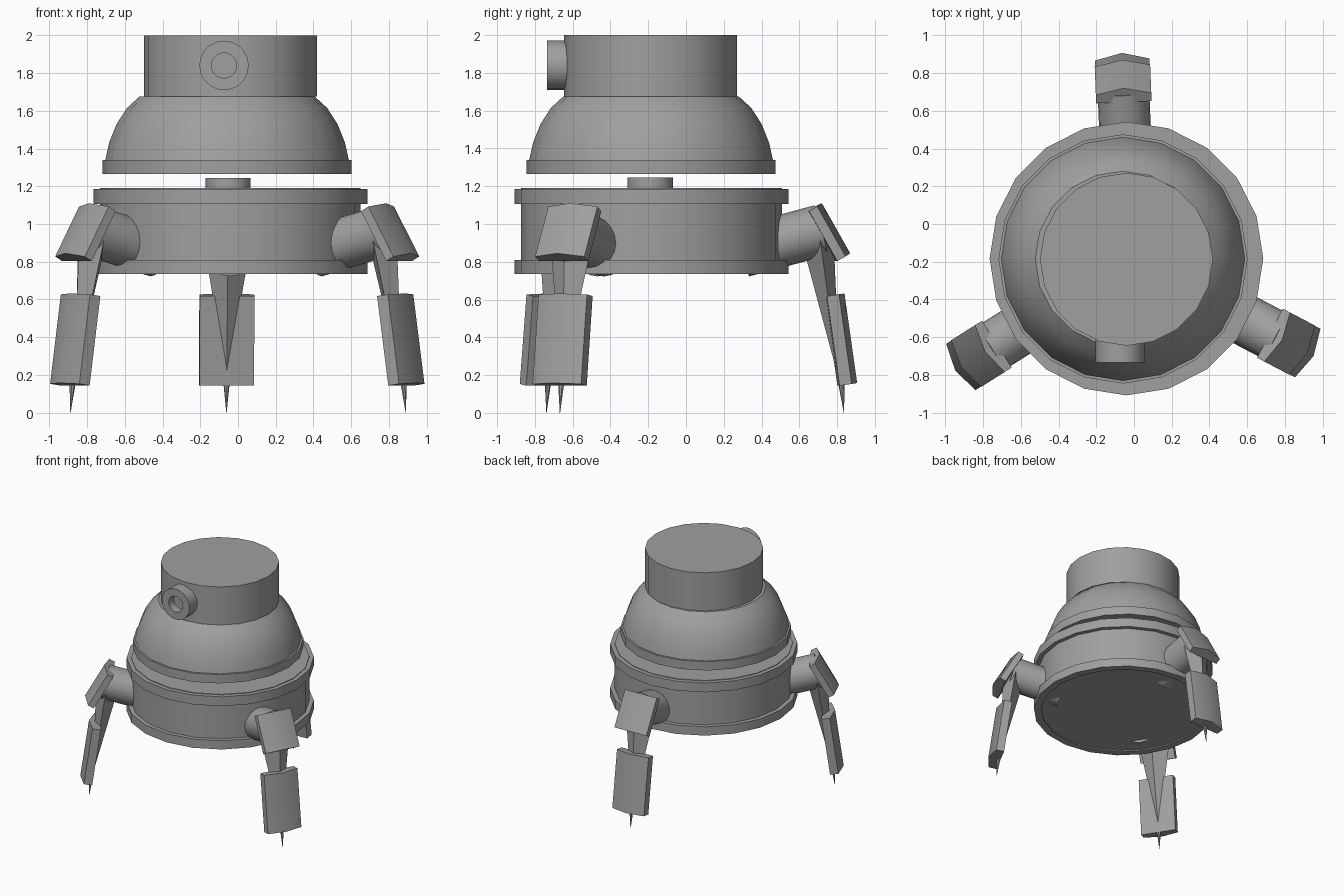
import bpy, bmesh, math
from mathutils import Matrix, Vector

if "Cube" in bpy.data.objects:
    bpy.data.objects.remove(bpy.data.objects["Cube"])

grey = bpy.data.materials.new("plain_grey")
grey.diffuse_color = (0.35, 0.35, 0.35, 1)
grey.use_nodes = True
grey.node_tree.nodes["Principled BSDF"].inputs["Base Color"].default_value = grey.diffuse_color


def finish(name, bm, matrix):
    bmesh.ops.remove_doubles(bm, verts=bm.verts, dist=1e-5)
    bmesh.ops.recalc_face_normals(bm, faces=bm.faces)
    bm.transform(matrix)
    mesh = bpy.data.meshes.new(name)
    bm.to_mesh(mesh)
    bm.free()
    mesh.materials.append(grey)
    obj = bpy.data.objects.new(name, mesh)
    bpy.context.collection.objects.link(obj)
    bpy.ops.object.select_all(action='DESELECT')
    obj.select_set(True)
    bpy.context.view_layer.objects.active = obj
    bpy.ops.object.shade_smooth_by_angle(angle=math.radians(30))
    return obj


def lathe(name, profile, matrix, closed=False, sides=20):
    """Spin a (radius, height) profile round the local z axis."""
    bm = bmesh.new()
    verts = [bm.verts.new((r, 0, z)) for r, z in profile]
    pairs = list(zip(verts, verts[1:] + verts[:1] if closed else verts[1:]))
    edges = [bm.edges.new(p) for p in pairs]
    bmesh.ops.spin(bm, geom=verts + edges, cent=(0, 0, 0), axis=(0, 0, 1),
                   angle=math.tau, steps=sides, use_merge=True)
    return finish(name, bm, matrix)


def loft(name, start, end, matrix):
    """Join two outlines with the same number of points."""
    bm = bmesh.new()
    a = [bm.verts.new(p) for p in start]
    b = [bm.verts.new(p) for p in end]
    bm.faces.new(a)
    bm.faces.new(b)
    for i in range(len(a)):
        j = (i + 1) % len(a)
        bm.faces.new((a[i], a[j], b[j], b[i]))
    return finish(name, bm, matrix)


def ridged_plate(name, top, bottom, half_width, thick, matrix):
    """Armour plate whose ridge runs from top to bottom in the local xz plane."""
    top, bottom = Vector((top[0], 0, top[1])), Vector((bottom[0], 0, bottom[1]))
    d = (bottom - top).normalized()
    n = Vector((-d.z, 0, d.x))
    w = half_width
    section = [(-w, -thick), (w, -thick), (w, -0.035), (0, 0), (-w, -0.035)]
    offsets = [Vector((0, t, 0)) + n * h for t, h in section]
    return loft(name, [top + o for o in offsets], [bottom + o for o in offsets], matrix)


at = Matrix.Translation
body = at((-0.04, -0.183, 0))

# Lower body: drum, two bands and the neck
lathe("drum", [(0, 0.745), (0.69, 0.745), (0.69, 1.19), (0, 1.19)], body)
for name, low, high in (("lower_band", 0.735, 0.81), ("upper_band", 1.105, 1.185)):
    lathe(name, [(0.665, low), (0.725, low), (0.725, high), (0.665, high)], body, True)
lathe("neck", [(0, 1.18), (0.12, 1.18), (0.12, 1.245), (0, 1.245)], at((-0.053, -0.19, 0)))

# Upper body: rimmed dome and head
lathe("dome", [(0, 1.265), (0.66, 1.265), (0.66, 1.34), (0.645, 1.34), (0.625, 1.43),
               (0.585, 1.53), (0.53, 1.615), (0.465, 1.675), (0, 1.675)],
      at((-0.058, -0.185, 0)))
lathe("head", [(0, 1.675), (0.458, 1.675), (0.458, 2.0), (0, 2.0)], at((-0.04, -0.187, 0)))

# Eye tube with a recessed centre, facing forward
lathe("eye", [(0, -0.15), (0.131, -0.15), (0.131, 0), (0.067, 0), (0.067, -0.07), (0, -0.07)],
      at((-0.074, -0.735, 1.84)) @ Matrix.Rotation(math.pi / 2, 4, 'X'))

# Three legs, each built along local +x
for i, side in enumerate(("back", "left", "right")):
    leg = at((-0.02, -0.19, 0)) @ Matrix.Rotation(math.radians(92.3 + 120 * i), 4, 'Z')

    # Shoulder tube rising outward
    lathe(side + "_shoulder", [(0, 0), (0.137, 0), (0.137, 0.43), (0, 0.43)],
          leg @ at((0.49, 0, 0.855)) @ Matrix.Rotation(math.radians(75), 4, 'Y'))

    # Strut narrowing to a point near the foot
    strut_top = [(0.80, 0, 0.92), (0.89, 0.135, 0.96), (0.97, 0, 0.98), (0.89, -0.135, 0.96)]
    strut_tip = [(1.0 + 0.004 * math.cos(a), 0.004 * math.sin(a), 0.19)
                 for a in (math.pi, math.pi / 2, 0, -math.pi / 2)]
    loft(side + "_strut", strut_top, strut_tip, leg)

    # Knee and shin armour
    ridged_plate(side + "_knee_plate", (0.91, 1.11), (1.06, 0.845), 0.147, 0.085, leg)
    ridged_plate(side + "_shin_plate", (1.03, 0.632), (1.097, 0.158), 0.145, 0.10, leg)

    # Foot spike
    spike_top = [(1.012 + 0.018 * math.cos(k * math.tau / 8), 0.018 * math.sin(k * math.tau / 8), 0.17)
                 for k in range(8)]
    spike_tip = [(1.027 + 0.001 * math.cos(k * math.tau / 8), 0.001 * math.sin(k * math.tau / 8), 0)
                 for k in range(8)]
    loft(side + "_foot_spike", spike_top, spike_tip, leg)
